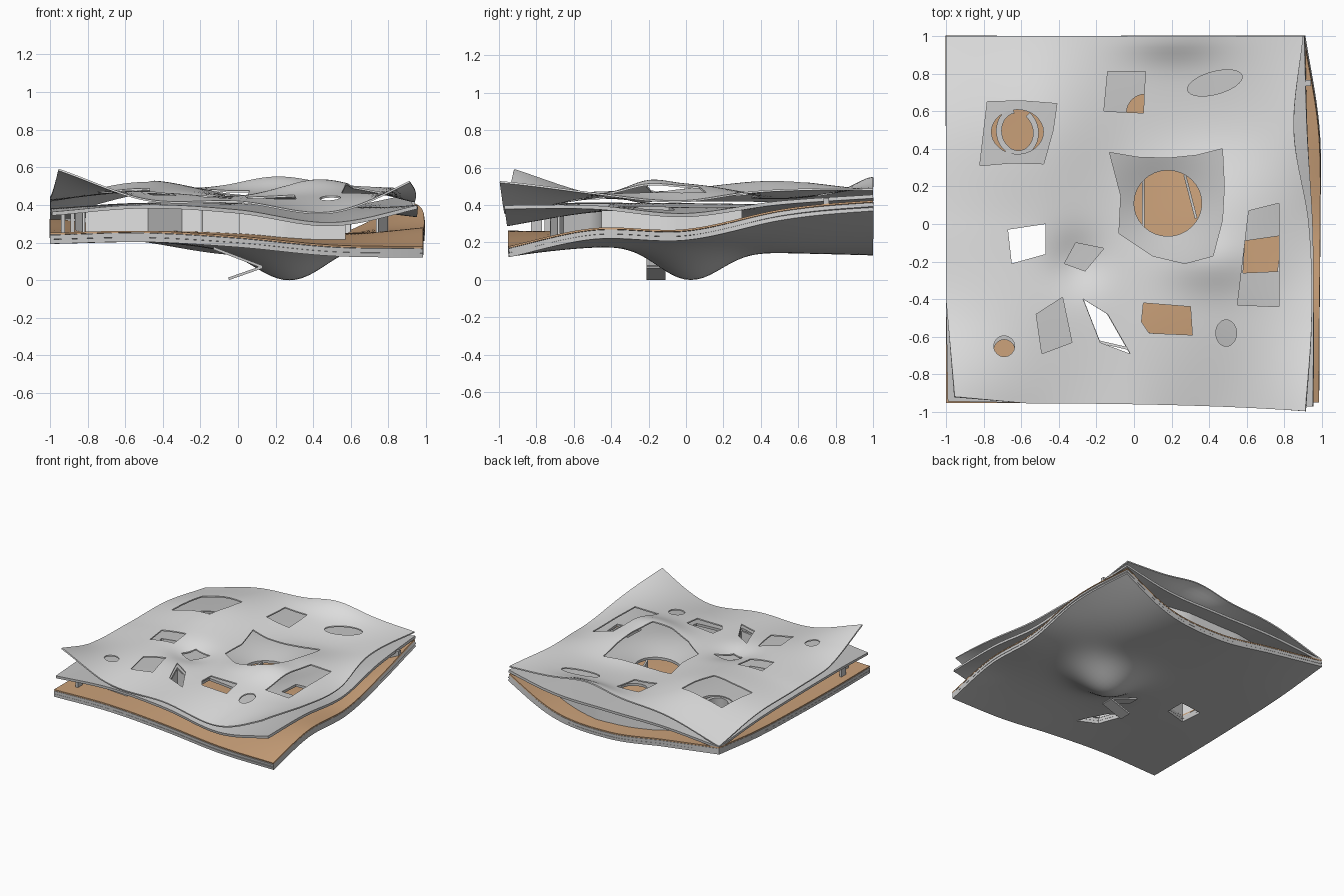
import bpy, bmesh, math
from mathutils import Vector

if "Cube" in bpy.data.objects:
    bpy.data.objects.remove(bpy.data.objects["Cube"])

def material(name, rgb):
    m = bpy.data.materials.new(name)
    m.diffuse_color = (*rgb, 1)
    m.use_nodes = True
    m.node_tree.nodes["Principled BSDF"].inputs["Base Color"].default_value = m.diffuse_color
    return m

GREY = material("concrete grey", (0.57, 0.57, 0.57))
TAN = material("timber tan", (0.60, 0.36, 0.195))
WHITE = material("pale shell", (0.75, 0.75, 0.75))

# ---- height fields: 5 control rows (y = -1..1) of 5 heights (x = -1..1) ----
def spline(vals, t):
    s = min(max((t + 1) * 2, 0), 4)
    i = min(int(s), 3)
    f = s - i
    b, c = vals[i], vals[i + 1]
    a = vals[i - 1] if i > 0 else 2 * b - c
    d = vals[i + 2] if i < 3 else 2 * c - b
    return b + 0.5 * f * (c - a + f * (2*a - 5*b + 4*c - d + f * (3*(b - c) + d - a)))

def field(rows, bumps=()):
    def h(x, y):
        z = spline([spline(r, x) for r in rows], y)
        for cx, cy, sx, sy, amp in bumps:
            z += amp * math.exp(-((x - cx) / sx) ** 2 - ((y - cy) / sy) ** 2)
        return z
    return h

FLOOR_ROWS = [(.24, .25, .22, .17, .155), (.24, .25, .24, .22, .265),
              (.25, .25, .22, .235, .26), (.27, .25, .20, .21, .37),
              (.32, .25, .18, .22, .465)]
floor_z = field(FLOOR_ROWS)
under_z = field(FLOOR_ROWS, [(.28, .02, .25, .23, -.178)])
mid_z = field([(.36, .40, .37, .30, .41), (.38, .41, .41, .38, .40),
               (.38, .41, .38, .40, .35), (.37, .40, .38, .38, .43),
               (.335, .37, .37, .38, .475)], [(.18, .11, .26, .26, -.10)])
roof_z = field([(.64, .43, .42, .36, .57), (.46, .47, .44, .45, .47),
                (.43, .49, .45, .51, .41), (.42, .53, .45, .45, .50),
                (.34, .47, .49, .50, .485)],
               [(.4, -.2, .24, .14, .04), (-.3, -.2, .15, .15, -.05), (.2, 1, .25, .12, .055)])

# ---- helpers ----
def finish(ob, mat):
    """Apply modifiers, set the colour and shade smooth by angle."""
    dg = bpy.context.evaluated_depsgraph_get()
    me = bpy.data.meshes.new_from_object(ob.evaluated_get(dg))
    ob.modifiers.clear()
    ob.data = me
    me.materials.clear()
    me.materials.append(mat)
    bpy.ops.object.select_all(action='DESELECT')
    ob.select_set(True)
    bpy.context.view_layer.objects.active = ob
    bpy.ops.object.shade_smooth_by_angle(angle=math.radians(35))

def new_object(name, bm):
    me = bpy.data.meshes.new(name)
    bm.to_mesh(me)
    bm.free()
    ob = bpy.data.objects.new(name, me)
    bpy.context.collection.objects.link(ob)
    return ob

def oval(cx, cy, a, b, rot=0, n=32):
    c, s = math.cos(math.radians(rot)), math.sin(math.radians(rot))
    pts = [(a * math.cos(t * math.tau / n), b * math.sin(t * math.tau / n)) for t in range(n)]
    return [(cx + c * p - s * q, cy + s * p + c * q) for p, q in pts]

def grow(pts, k=1.08):
    cx, cy = sum(p[0] for p in pts) / len(pts), sum(p[1] for p in pts) / len(pts)
    return [(cx + (x - cx) * k, cy + (y - cy) * k) for x, y in pts]

def cutter(holes):
    bm = bmesh.new()
    for pts in holes:
        f = bm.faces.new([bm.verts.new((x, y, -1)) for x, y in pts])
        r = bmesh.ops.extrude_face_region(bm, geom=[f])
        bmesh.ops.translate(bm, vec=(0, 0, 3), verts=[v for v in r["geom"] if isinstance(v, bmesh.types.BMVert)])
    bmesh.ops.recalc_face_normals(bm, faces=bm.faces)
    ob = new_object("cutter", bm)
    ob.hide_render = True
    return ob

def sheet(name, h, right, tip, front, thick, holes, mat, lift=0, n=64):
    """Curved slab with shaped edges and openings; tip pulls in the front left corner."""
    bm = bmesh.new()
    grid = []
    for j in range(n + 1):
        v = j / n
        row = []
        for i in range(n + 1):
            u = i / n
            y0 = front[0] + (front[1] - front[0]) * u ** 3 + tip * .7 * max(0, 1 - u / .2)
            y = y0 + (1 - y0) * v
            lx = -1 + tip * max(0, (-.4 - y) / .55)
            x = lx + (spline(right, y) - lx) * u
            row.append(bm.verts.new((x, y, h(x, y) + lift)))
        grid.append(row)
    for j in range(n):
        for i in range(n):
            bm.faces.new((grid[j][i], grid[j][i+1], grid[j+1][i+1], grid[j+1][i]))
    ob = new_object(name, bm)
    s = ob.modifiers.new("thickness", 'SOLIDIFY')
    s.thickness, s.offset = thick, -1
    cut = cutter(holes)
    b = ob.modifiers.new("openings", 'BOOLEAN')
    b.operation, b.solver, b.object = 'DIFFERENCE', 'EXACT', cut
    finish(ob, mat)
    bpy.data.objects.remove(cut)

def wall(name, pts, low, high, mat=WHITE, thick=.014, closed=False):
    """Wall along a plan line, fitted between two height fields."""
    pts = [Vector(p) for p in pts] + ([Vector(pts[0])] if closed else [])
    line = [pts[0]]
    for a, b in zip(pts, pts[1:]):
        k = max(1, int((b - a).length / .05))
        line += [a.lerp(b, i / k) for i in range(1, k + 1)]
    bm = bmesh.new()
    lo = [bm.verts.new((x, y, low(x, y))) for x, y in line]
    hi = [bm.verts.new((x, y, high(x, y) - .008)) for x, y in line]
    for i in range(len(line) - 1):
        bm.faces.new((lo[i], lo[i+1], hi[i+1], hi[i]))
    bmesh.ops.remove_doubles(bm, verts=bm.verts, dist=1e-5)
    ob = new_object(name, bm)
    s = ob.modifiers.new("thickness", 'SOLIDIFY')
    s.thickness, s.offset, s.use_even_offset = thick, 0, True
    finish(ob, mat)

# ---- openings ----
SHAFT_A = [(-.67, -.03), (-.47, 0), (-.47, -.16), (-.65, -.21)]
SHAFT_B = [(-.27, -.40), (-.14, -.48), (-.02, -.69), (-.18, -.63)]
ROOF_HOLES = [
    SHAFT_A, SHAFT_B,
    [(-.78, .65), (-.6, .655), (-.41, .64), (-.43, .5), (-.48, .32), (-.65, .325), (-.82, .31)],
    [(-.14, .81), (.06, .81), (.05, .59), (-.16, .60)],
    [(-.13, .38), (.02, .355), (.18, .35), (.33, .365), (.47, .40), (.48, .2), (.47, .02), (.42, -.17),
     (.27, -.21), (.1, -.17), (-.08, -.05), (-.07, .15)],
    [(.61, .07), (.77, .11), (.77, -.44), (.55, -.43)],
    [(-.31, -.10), (-.16, -.13), (-.26, -.25), (-.37, -.21)],
    [(-.38, -.39), (-.33, -.63), (-.49, -.69), (-.52, -.48)],
    [(.05, -.42), (.30, -.44), (.31, -.59), (.08, -.58), (.04, -.52)],
    oval(.43, .75, .15, .06, 15), oval(.49, -.58, .055, .07), oval(-.69, -.65, .055, .055)]
MID_HOLES = [
    grow(SHAFT_A, 1.02), grow(SHAFT_B, 1.02), oval(.18, .11, .18, .175),
    oval(-.62, .49, .138, .118), oval(.06, .59, .1, .1),
    [(.59, -.09), (.80, -.06), (.80, -.25), (.58, -.26)],
    [(.02, -.40), (.33, -.42), (.33, -.61), (.02, -.57)], oval(-.69, -.67, .055, .055)]
FLOOR_HOLES = [grow(SHAFT_A, 1.02), grow(SHAFT_B, 1.02)]

# ---- slabs and roof ----
FLOOR_EDGE = (.985, .985, .99, .98, .90)
FLOOR_FRONT = (-.952, -.95)
sheet("underside_shell", under_z, FLOOR_EDGE, 0, FLOOR_FRONT, .023, FLOOR_HOLES, GREY, lift=-.024)
sheet("floor_slab", floor_z, FLOOR_EDGE, 0, FLOOR_FRONT, .023, FLOOR_HOLES, GREY)
sheet("floor_deck", floor_z, FLOOR_EDGE, 0, FLOOR_FRONT, .01, FLOOR_HOLES, TAN, lift=.012)
sheet("ceiling_slab", mid_z, (.95, .955, .95, .92, .905), .01, (-.95, -.97), .02, MID_HOLES, GREY)
sheet("roof_shell", roof_z, (.91, .945, .93, .85, .90), .05, (-.953, -.995), .01, ROOF_HOLES, WHITE)

# ---- walls between the deck and the ceiling ----
wall("front_wall", [(-.81, -.72), (-.48, -.75), (-.3, -.6), (.22, -.72), (.57, -.68)], floor_z, mid_z)
wall("right_wall", [(.74, -.45), (.79, -.1), (.76, .3)], floor_z, mid_z)
wall("back_wall", [(.6, .8), (.2, .87), (-.3, .85), (-.65, .78)], floor_z, mid_z)
wall("left_wall", [(-.84, .6), (-.86, .1), (-.82, -.4)], floor_z, mid_z)
wall("shaft_wall_a", grow(SHAFT_A, 1.1), floor_z, mid_z, closed=True)
wall("shaft_wall_b", grow(SHAFT_B, 1.1), floor_z, mid_z, closed=True)
wall("curved_room_wall", oval(-.62, .49, .115, .098, 100)[:29], floor_z, mid_z, GREY, .03)
wall("court_partition_left", [(.05, .24), (.05, -.02)], floor_z, mid_z, GREY)
wall("court_partition_right", [(.27, .26), (.33, .03)], floor_z, mid_z, GREY)
wall("edge_brace", [(.84, .75), (.94, .75)], floor_z, mid_z, GREY, .03)
for i, (x, y) in enumerate([(-.88, -.8), (-.93, -.7)]):
    wall(f"post_{i}", [(x, y - .03), (x, y + .03)], floor_z, mid_z, GREY, .02)

# ---- stair below the floor: two flights ----
def flight(name, a, b, y0, y1):
    bm = bmesh.new()
    bm.faces.new([bm.verts.new(p) for p in
                  ((a[0], y0, a[1]), (b[0], y0, b[1]), (b[0], y1, b[1]), (a[0], y1, a[1]))])
    ob = new_object(name, bm)
    s = ob.modifiers.new("thickness", 'SOLIDIFY')
    s.thickness, s.offset = .014, 0
    finish(ob, GREY)

flight("upper_flight", (-.13, .17), (.13, .07), -.21, -.12)
flight("lower_flight", (.13, .07), (-.05, .007), -.21, -.11)
